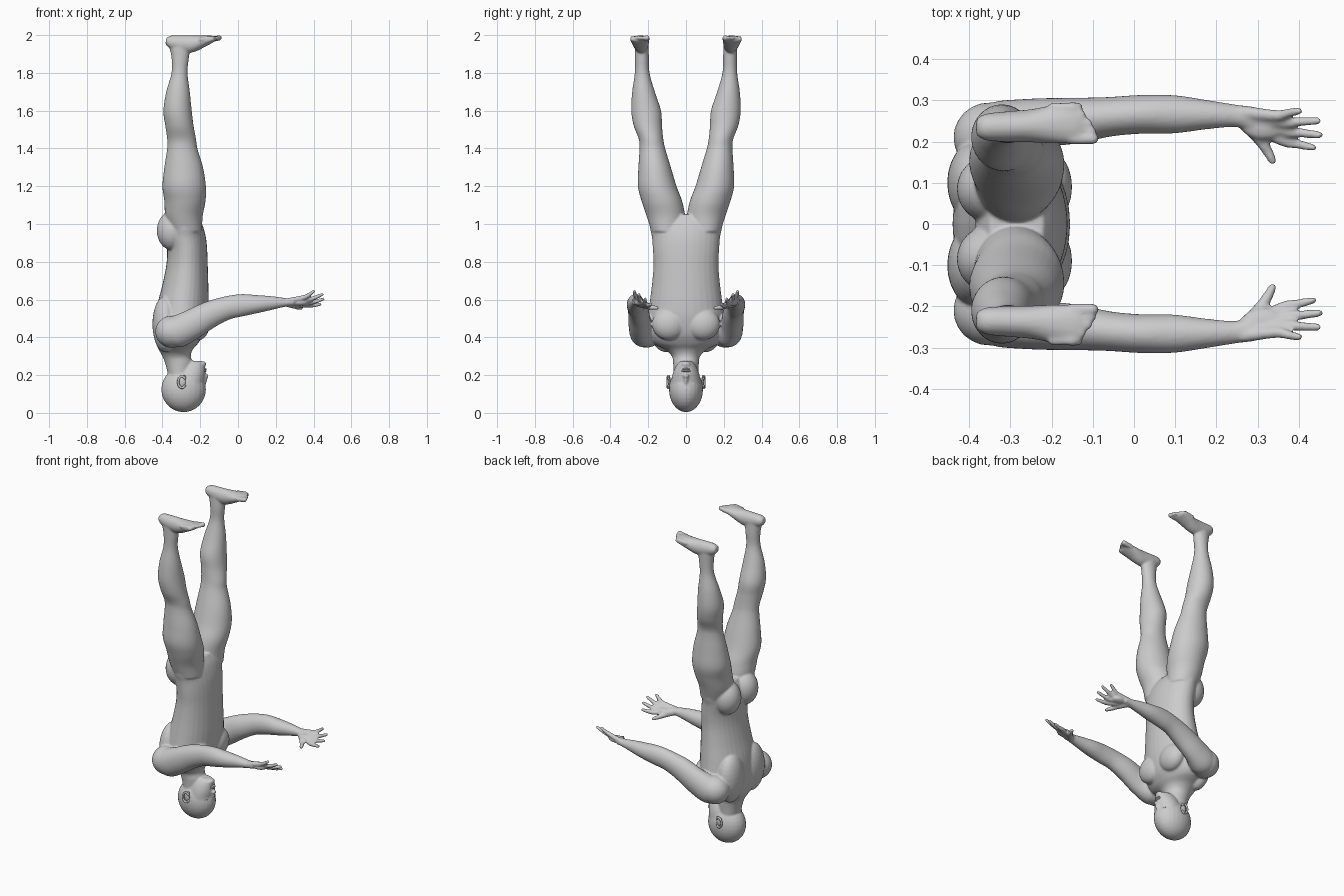
import bpy, bmesh, math
from mathutils import Vector, Matrix

cube = bpy.data.objects.get("Cube")
if cube:
    bpy.data.objects.remove(cube, do_unlink=True)

skin = bpy.data.materials.new("plain grey")
skin.use_nodes = True
GREY = (0.6, 0.6, 0.6, 1)
skin.diffuse_color = GREY
skin.node_tree.nodes["Principled BSDF"].inputs["Base Color"].default_value = GREY

SIDES = (1, -1)
RING = 32


def smooth_rows(rows, steps=5):
    """Catmull-Rom resampling of section rows."""
    rows = [Vector(r) for r in rows]
    ext = [rows[0]] + rows + [rows[-1]]
    out = []
    for a, b, c, d in zip(ext, ext[1:], ext[2:], ext[3:]):
        for i in range(steps):
            t = i / steps
            out.append(b + (c - a) * (t / 2) + (a * 2 - b * 5 + c * 4 - d) * (t * t / 2)
                       + (b * 3 - a - c * 3 + d) * (t ** 3 / 2))
    return out + [rows[-1]]


def skin_rings(bm, rings):
    """Bridge a list of point rings and cap both ends."""
    loops = [[bm.verts.new(p) for p in ring] for ring in rings]
    for lo, hi in zip(loops, loops[1:]):
        for i in range(RING):
            j = (i + 1) % RING
            bm.faces.new((lo[i], lo[j], hi[j], hi[i]))
    bm.faces.new(loops[0][::-1])
    bm.faces.new(loops[-1])


def ellipse(center, u, v):
    angles = [math.tau * i / RING for i in range(RING)]
    return [center + u * math.cos(a) + v * math.sin(a) for a in angles]


def column(bm, rows, side=1):
    """Upright loft; each row is height, back, front, inner and outer edge."""
    rings = []
    for z, back, front, inner, outer in smooth_rows(rows):
        center = Vector(((back + front) / 2, side * (inner + outer) / 2, z))
        rings.append(ellipse(center, Vector(((front - back) / 2, 0, 0)),
                             Vector((0, (outer - inner) / 2, 0))))
    skin_rings(bm, rings)


def limb(bm, rows, side=1):
    """Loft along a path; each row is x, y, z, upright radius, sideways radius."""
    rows = smooth_rows(rows)
    pts = [Vector((r[0], side * r[1], r[2])) for r in rows]
    rings = []
    for i, r in enumerate(rows):
        way = (pts[min(i + 1, len(pts) - 1)] - pts[max(i - 1, 0)]).normalized()
        across = Vector((0, 1, 0))
        across = (across - way * across.dot(way)).normalized()
        rings.append(ellipse(pts[i], way.cross(across) * r[3], across * r[4]))
    skin_rings(bm, rings)


def blob(bm, center, radii, side=1, turn=0):
    x, y, z = center
    mat = (Matrix.Translation((x, side * y, z)) @ Matrix.Rotation(turn, 4, 'Y')
           @ Matrix.Diagonal((*radii, 1)))
    bmesh.ops.create_uvsphere(bm, u_segments=24, v_segments=16, radius=1, matrix=mat)


def digit(bm, points, radii, side=1):
    """Finger or toe: tapered segments with round joints."""
    rows = [(*p, r, r) for p, r in zip(points, radii)]
    limb(bm, rows, side)
    for p, r in zip(points, radii):
        blob(bm, p, (r, r, r), side)


def finish(bm, name, voxel=0):
    bmesh.ops.recalc_face_normals(bm, faces=bm.faces)
    for f in bm.faces:
        f.smooth = True
    mesh = bpy.data.meshes.new(name)
    bm.to_mesh(mesh)
    bm.free()
    mesh.materials.append(skin)
    obj = bpy.data.objects.new(name, mesh)
    bpy.context.collection.objects.link(obj)
    if voxel:
        remesh = obj.modifiers.new("blend", 'REMESH')
        remesh.mode = 'VOXEL'
        remesh.voxel_size = voxel
        remesh.use_smooth_shade = True
        relax = obj.modifiers.new("relax", 'SMOOTH')
        relax.factor = 0.5
        relax.iterations = 6
    return obj


body = bmesh.new()

# Torso and neck, from head end to hips
torso = [(.2, -.37, -.25, .065), (.26, -.385, -.24, .068), (.3, -.4, -.25, .075),
         (.335, -.42, -.24, .11), (.37, -.435, -.21, .175), (.42, -.44, -.18, .2),
         (.5, -.435, -.16, .203), (.58, -.425, -.155, .193), (.68, -.4, -.157, .18),
         (.78, -.38, -.16, .172), (.86, -.375, -.163, .175), (.93, -.385, -.17, .18),
         (1, -.375, -.19, .19), (1.05, -.35, -.22, .14)]
column(body, [(z, b, f, -w, w) for z, b, f, w in torso])

# Head: skull, face, nose and chin
blob(body, (-.288, 0, .124), (.118, .09, .12))
face = [(.09, -.36, -.19, .075), (.13, -.35, -.178, .08), (.15, -.34, -.18, .08),
        (.2, -.33, -.174, .072), (.235, -.32, -.174, .06), (.26, -.3, -.178, .045),
        (.275, -.27, -.195, .028)]
column(body, [(z, b, f, -w, w) for z, b, f, w in face])
blob(body, (-.175, 0, .175), (.012, .011, .034), turn=.2)
blob(body, (-.168, 0, .196), (.014, .016, .01))
blob(body, (-.185, 0, .258), (.016, .024, .016))

LEG = [(.96, -.36, -.19, .02, .183), (1.04, -.385, -.187, .006, .208),
       (1.12, -.39, -.172, .02, .235), (1.2, -.4, -.17, .05, .255),
       (1.3, -.39, -.185, .08, .252), (1.4, -.375, -.215, .11, .246),
       (1.45, -.375, -.222, .12, .25), (1.52, -.385, -.235, .127, .277),
       (1.6, -.395, -.245, .132, .29), (1.7, -.38, -.255, .165, .285),
       (1.8, -.352, -.267, .193, .271), (1.88, -.352, -.26, .196, .27),
       (1.95, -.365, -.25, .2, .27), (1.98, -.36, -.26, .205, .265)]
FOOT = [(-.382, .235, 1.968, .016, .02), (-.36, .235, 1.965, .033, .032),
        (-.31, .236, 1.955, .044, .037), (-.25, .238, 1.953, .046, .04),
        (-.19, .242, 1.966, .033, .047), (-.145, .246, 1.977, .021, .05),
        (-.125, .247, 1.981, .014, .047)]
ARM = [(-.385, .19, .4, .045, .05), (-.33, .22, .425, .083, .075),
       (-.25, .243, .465, .08, .061), (-.15, .25, .52, .071, .056),
       (-.06, .26, .555, .062, .048), (.02, .266, .57, .059, .047),
       (.1, .266, .576, .048, .046), (.18, .265, .582, .036, .035),
       (.25, .262, .585, .023, .027), (.29, .255, .585, .019, .03)]
KNUCKLES = [(.358, .203, .57), (.365, .225, .582), (.36, .246, .596), (.345, .263, .61)]
TIPS = [(.435, .185, .575), (.45, .216, .602), (.446, .25, .627), (.4, .274, .643)]

for s in SIDES:
    # Body masses: buttock, chest, shoulder blade, shoulder
    blob(body, (-.345, .085, .965), (.085, .083, .105), s)
    blob(body, (-.21, .09, .47), (.06, .09, .085), s)
    blob(body, (-.385, .1, .47), (.068, .1, .15), s)
    blob(body, (-.35, .21, .43), (.088, .085, .085), s)
    column(body, LEG, s)
    limb(body, FOOT, s)
    limb(body, ARM, s)
    # Toes, big toe on the inner side
    for i in range(5):
        y, r = .207 + .019 * i, .0145 if i == 0 else .011
        tip = -.1 - .003 * i * i
        digit(body, [(tip - .05, y, 1.977), (tip - .02, y, 1.981), (tip, y, 1.985)],
              (r, r, r), s)
    # Palm and fingers
    blob(body, (.315, .24, .583), (.055, .036, .018), s)
    for i, (knuckle, tip) in enumerate(zip(KNUCKLES, TIPS)):
        root = (.265, .25 + .007 * i, .58 + .004 * i)
        middle = Vector(knuckle).lerp(Vector(tip), .5) - Vector((0, 0, .003))
        digit(body, [root, knuckle, middle, tip], (.016, .0135, .0115, .009), s)
    digit(body, [(.265, .25, .578), (.3, .212, .567), (.323, .178, .558), (.336, .153, .556)],
          (.019, .016, .013, .01), s)
finish(body, "body", voxel=.0055)

# Lips
lips = bmesh.new()
for z, w in ((.222, .024), (.231, .021)):
    blob(lips, (-.176, 0, z), (.009, w, .006))
finish(lips, "lips")

for s, label in zip(SIDES, ("left", "right")):
    # Eye with two lids
    eye = bmesh.new()
    blob(eye, (-.196, .034, .146), (.012, .013, .009), s)
    for z in (.138, .154):
        blob(eye, (-.197, .034, z), (.012, .017, .004), s)
    finish(eye, label + "_eye")

    # Ear: curled rim around a shallow bowl, lobe towards the jaw
    ear = bmesh.new()
    rim = []
    for i in range(9):
        a = math.radians(-40 - 35 * i)
        rim.append((-.297 + .02 * math.cos(a), .093 + .005 * math.sin(a / 2) ** 2,
                    .163 + .03 * math.sin(a)))
    digit(ear, rim, [.006] * len(rim), s)
    blob(ear, (-.295, .088, .165), (.018, .008, .027), s)
    blob(ear, (-.285, .09, .19), (.009, .006, .01), s)
    finish(ear, label + "_ear")
